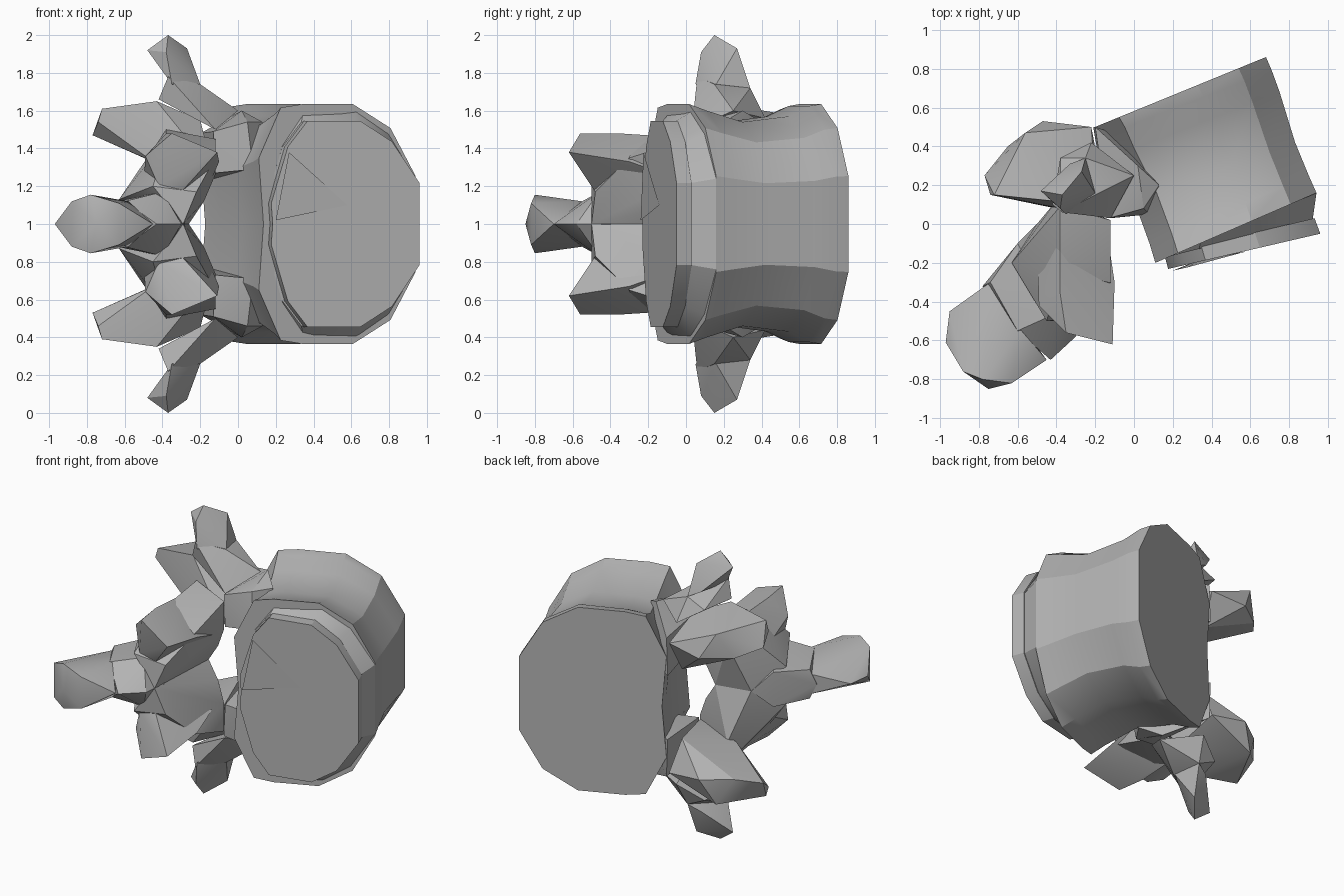
import bpy
import bmesh
from math import radians
from mathutils import Vector

default_cube = bpy.data.objects.get("Cube")
if default_cube:
    bpy.data.objects.remove(default_cube, do_unlink=True)

MID = 1.0  # height of the symmetry plane; part heights are measured from it

bone = bpy.data.materials.new("bone grey")
bone.use_nodes = True
tone = (0.45, 0.45, 0.45, 1)
bone.diffuse_color = tone
bone.node_tree.nodes["Principled BSDF"].inputs["Base Color"].default_value = tone


def finish(name, bm, mirrored=False, angle=28):
    bmesh.ops.recalc_face_normals(bm, faces=bm.faces[:])
    mesh = bpy.data.meshes.new(name)
    bm.to_mesh(mesh)
    bm.free()
    mesh.materials.append(bone)
    obj = bpy.data.objects.new(name, mesh)
    obj.location.z = MID
    bpy.context.collection.objects.link(obj)
    if mirrored:
        mirror = obj.modifiers.new("Mirror", "MIRROR")
        mirror.use_axis = (False, False, True)
        mirror.use_mirror_merge = False
    bpy.ops.object.select_all(action="DESELECT")
    obj.select_set(True)
    bpy.context.view_layer.objects.active = obj
    bpy.ops.object.shade_smooth_by_angle(angle=radians(angle))
    return obj


def chunk(name, *points, mirrored=True):
    """Faceted lump wrapped around a few corner points."""
    bm = bmesh.new()
    for p in points:
        bm.verts.new(p)
    hull = bmesh.ops.convex_hull(bm, input=bm.verts[:])
    loose = {v for v in hull["geom_interior"] + hull["geom_unused"]
             if isinstance(v, bmesh.types.BMVert)}
    bmesh.ops.delete(bm, geom=list(loose), context="VERTS")
    return finish(name, bm, mirrored)


def both(*points):
    """Corner points together with their reflections."""
    return [(x, y, s * z) for x, y, z in points for s in (1, -1)]


def outline(half):
    """Closed outline from its upper half, plus the hollow facing the canal."""
    return half + [(u, -w) for u, w in reversed(half)] + [(0.03, 0)]


# Outlines: fraction from back to front, fraction of half height
BODY = outline([(0, 0.55), (0.14, 0.97), (0.28, 1), (0.6, 1),
                (0.84, 0.8), (1, 0.4)])
DISC = outline([(0.02, 0.2), (0.13, 0.75), (0.26, 1), (0.61, 1),
                (0.82, 0.8), (1, 0.4)])


def loft(name, shape, sections):
    bm = bmesh.new()
    rings = []
    for back, front, height in sections:
        a, b = Vector(back), Vector(front)
        ring = []
        for u, w in shape:
            p = a.lerp(b, u)
            ring.append(bm.verts.new((p.x, p.y, w * height)))
        rings.append(ring)
    for low, high in zip(rings, rings[1:]):
        for i in range(len(low)):
            j = (i + 1) % len(low)
            bm.faces.new((low[i], low[j], high[j], high[i]))
    bm.faces.new(rings[0])
    bm.faces.new(rings[-1])
    return finish(name, bm)


# Waisted main body and the tilted disc on its front end
loft("vertebral_body", BODY, [
    ((0.11, -0.2), (0.94, 0.16), 0.635),
    ((0.08, -0.1), (0.9, 0.25), 0.6),
    ((0.0, 0.12), (0.83, 0.42), 0.54),
    ((-0.12, 0.34), (0.75, 0.68), 0.57),
    ((-0.17, 0.45), (0.71, 0.79), 0.625),
    ((-0.2, 0.5), (0.68, 0.86), 0.635),
])
loft("end_disc", DISC, [
    ((0.16, -0.235), (0.96, -0.05), 0.545),
    ((0.14, -0.16), (0.93, 0.03), 0.545),
])
# Wedge filling the gap between disc and body
loft("disc_wedge", DISC, [
    ((0.13, -0.18), (0.92, 0.02), 0.54),
    ((0.14, -0.16), (0.94, 0.16), 0.6),
])
# Small chip on the disc face
chunk("disc_chip", (0.27, -0.225, 0.38), (0.58, -0.141, 0.1),
      (0.2, -0.24, 0.02), (0.35, -0.18, 0.15), mirrored=False)

# Pedicles joining the body to the arch
chunk("pedicles",
      (0.05, 0.08, 0.54), (0.08, 0.05, 0.29), (-0.13, 0.03, 0.49),
      (-0.12, 0.03, 0.27), (0.02, 0.3, 0.6), (0.13, 0.2, 0.54),
      (-0.05, 0.45, 0.27), (-0.21, 0.5, 0.22), (-0.2, 0.5, 0.48))

# Transverse processes: a broad root and a bent tip
chunk("transverse_roots",
      (-0.42, 0.1, 0.66), (-0.12, 0.03, 0.5), (0, 0.25, 0.6),
      (-0.22, 0.42, 0.56), (-0.2, 0.15, 0.74), (-0.25, 0.34, 0.72),
      (-0.37, 0.06, 0.78), (-0.38, 0.34, 0.66))
chunk("transverse_tips",
      (-0.2, 0.16, 0.74), (-0.25, 0.34, 0.72), (-0.35, 0.05, 0.74),
      (-0.33, 0.31, 0.76), (-0.37, 0.09, 0.81), (-0.37, 0.15, 1),
      (-0.38, 0.08, 0.91), (-0.48, 0.17, 0.92), (-0.27, 0.27, 0.93))

# Superior articular processes reaching backwards
chunk("superior_processes",
      (-0.77, 0.25, 0.47), (-0.72, 0.15, 0.61), (-0.74, 0.15, 0.54),
      (-0.56, 0.47, 0.59), (-0.65, 0.4, 0.42), (-0.47, 0.53, 0.42),
      (-0.43, 0.12, 0.65), (-0.45, 0.09, 0.33), (-0.22, 0.5, 0.45),
      (-0.2, 0.2, 0.55), (-0.25, 0.4, 0.24), (-0.13, 0.03, 0.28))

# Laminae closing the arch behind the canal
chunk("laminae",
      (-0.29, -0.5, 0), (-0.26, 0.05, 0), (-0.5, 0.0, 0),
      (-0.63, -0.2, 0.13), (-0.49, -0.08, 0.3), (-0.4, 0.12, 0.34),
      (-0.12, 0.02, 0.26), (-0.12, 0.02, 0.45), (-0.38, 0.09, 0.5),
      (-0.18, 0.04, 0.12), (-0.12, -0.3, 0.35), (-0.22, -0.48, 0.17),
      (-0.38, -0.25, 0.45), (-0.45, -0.5, 0.2))

# Inferior articular processes reaching forwards
chunk("inferior_processes",
      (-0.11, -0.62, 0.38), (-0.1, -0.3, 0.33), (-0.35, -0.56, 0.48),
      (-0.38, -0.36, 0.48), (-0.49, -0.42, 0.36), (-0.42, -0.48, 0.2),
      (-0.3, -0.48, 0.17), (-0.13, -0.1, 0.26), (-0.38, -0.05, 0.46),
      (-0.5, -0.1, 0.2))

# Spinous process: tapering neck and swollen tip
chunk("spinous_neck", (-0.5, 0, 0), (-0.28, -0.4, 0), (-0.3, -0.58, 0),
      (-0.78, -0.32, 0), (-0.43, -0.7, 0),
      *both((-0.6, -0.1, 0.12), (-0.4, -0.46, 0.17),
            (-0.74, -0.3, 0.1), (-0.6, -0.55, 0.12)), mirrored=False)
chunk("spinous_tip", (-0.97, -0.61, 0), (-0.95, -0.45, 0), (-0.75, -0.85, 0),
      (-0.45, -0.7, 0),
      *both((-0.88, -0.76, 0.12), (-0.78, -0.8, 0.155), (-0.63, -0.82, 0.11),
            (-0.74, -0.3, 0.07), (-0.58, -0.55, 0.12)), mirrored=False)
